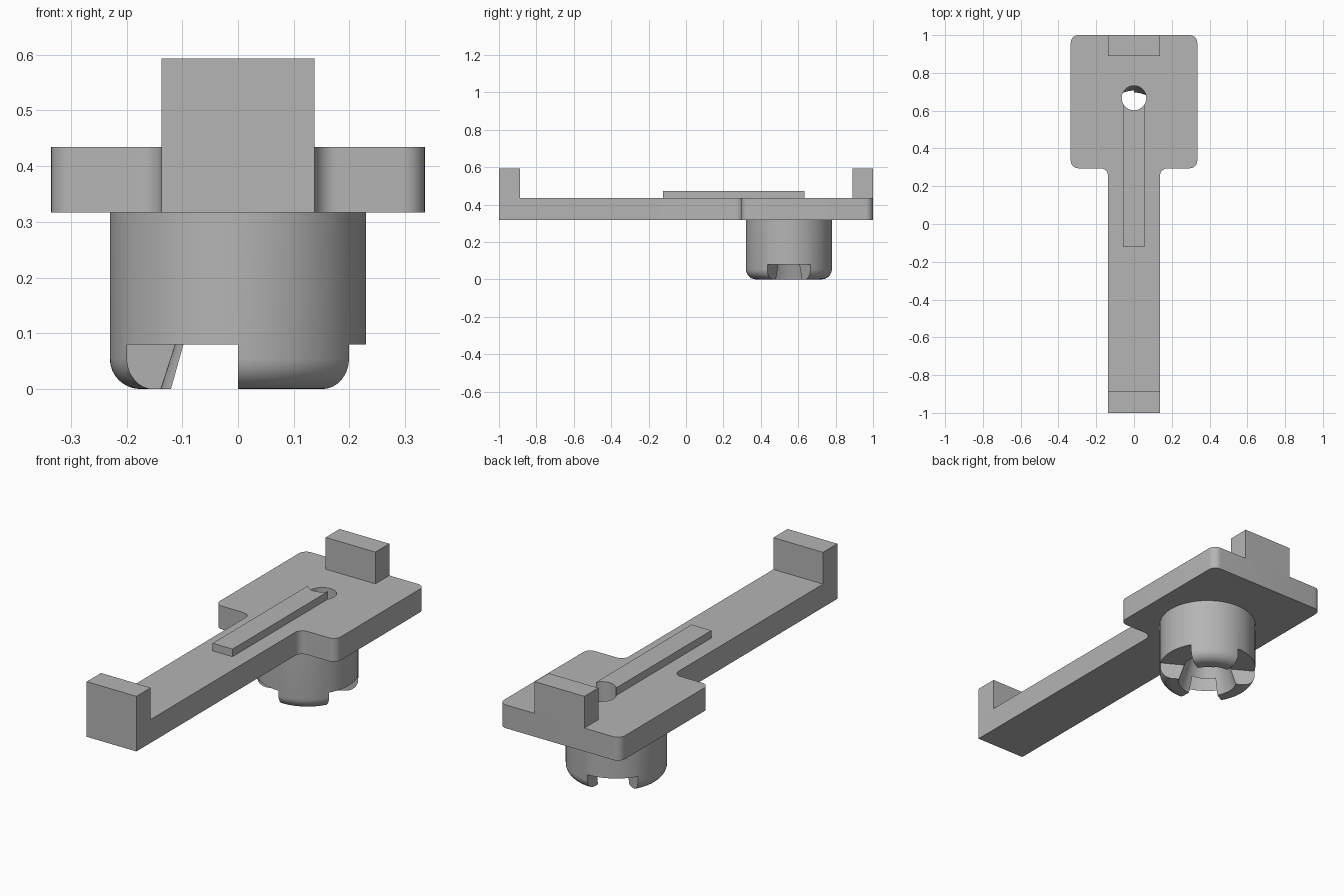
import bpy, bmesh, math
from mathutils import Matrix, Vector

cube = bpy.data.objects.get("Cube")
if cube:
    bpy.data.objects.remove(cube, do_unlink=True)

GREY = (0.46, 0.46, 0.46, 1)
grey = bpy.data.materials.new("plain grey")
grey.use_nodes = True
grey.diffuse_color = GREY
grey.node_tree.nodes["Principled BSDF"].inputs["Base Color"].default_value = GREY

BASE, DECK, POST_TOP = 0.317, 0.434, 0.593   # plate underside, plate top, post top
ARM = 0.1375                                # half width of arm and posts
BOSS_Y, HOLE_Y = 0.55, 0.667


def finish(name, bm):
    bmesh.ops.recalc_face_normals(bm, faces=bm.faces)
    mesh = bpy.data.meshes.new(name)
    bm.to_mesh(mesh)
    bm.free()
    obj = bpy.data.objects.new(name, mesh)
    bpy.context.collection.objects.link(obj)
    mesh.materials.append(grey)
    return obj


def prism(name, outline, z0, z1, round_corner=None, radius=0.04):
    """Extrude an outline upward, rounding the chosen vertical edges."""
    bm = bmesh.new()
    face = bm.faces.new([bm.verts.new((x, y, z0)) for x, y in outline])
    new = bmesh.ops.extrude_face_region(bm, geom=[face])["geom"]
    bmesh.ops.translate(bm, vec=(0, 0, z1 - z0),
                        verts=[v for v in new if isinstance(v, bmesh.types.BMVert)])
    if round_corner:
        edges = [e for e in bm.edges
                 if abs(e.verts[0].co.z - e.verts[1].co.z) > 0.01
                 and round_corner(e.verts[0].co)]
        bmesh.ops.bevel(bm, geom=edges, offset=radius, segments=8,
                        profile=0.5, affect='EDGES')
    return finish(name, bm)


def block(name, half, y0, y1, z0, z1):
    return prism(name, [(-half, y0), (half, y0), (half, y1), (-half, y1)], z0, z1)


def cone(name, y, r0, r1, z0, z1, sides=64):
    bm = bmesh.new()
    bmesh.ops.create_cone(bm, cap_ends=True, segments=sides, radius1=r0, radius2=r1,
                          depth=z1 - z0, matrix=Matrix.Translation((0, y, (z0 + z1) / 2)))
    return finish(name, bm)


def boolean(obj, tool, operation='DIFFERENCE'):
    mod = obj.modifiers.new("cut", 'BOOLEAN')
    mod.operation, mod.solver, mod.object = operation, 'EXACT', tool
    bpy.context.view_layer.objects.active = obj
    bpy.ops.object.modifier_apply(modifier=mod.name)
    bpy.data.objects.remove(tool, do_unlink=True)


# Plate with narrow arm, rounded everywhere but the arm's front end
half = [(ARM, -1), (ARM, 0.295), (0.335, 0.295), (0.335, 1)]
plate = prism("plate_and_arm", half + [(-x, y) for x, y in reversed(half)],
              BASE, DECK, lambda p: p.y > 0)

# End posts and raised rib
front_post = block("front_post", ARM, -1, -0.887, DECK, POST_TOP)
back_post = block("back_post", ARM, 0.89, 1, DECK, POST_TOP)
rib = block("rib", 0.055, -0.122, HOLE_Y, DECK, 0.472)

# Round boss: lathed profile with a rounded lower edge
R, FILLET = 0.23, 0.055
profile = [(0, BASE), (R, BASE)]
for i in range(9):
    a = math.radians(i * 90 / 8)
    profile.append((R - FILLET + FILLET * math.cos(a), FILLET - FILLET * math.sin(a)))
profile.append((0, 0))
bm = bmesh.new()
verts = [bm.verts.new((r, 0, z)) for r, z in profile]
edges = [bm.edges.new(pair) for pair in zip(verts, verts[1:])]
bmesh.ops.spin(bm, geom=verts + edges, cent=(0, 0, 0), axis=(0, 0, 1),
               angle=math.tau, steps=72, use_duplicate=False)
bmesh.ops.remove_doubles(bm, verts=bm.verts, dist=0.0005)
bmesh.ops.translate(bm, verts=bm.verts, vec=(0, BOSS_Y, 0))
boss = finish("boss", bm)

# Flared bore in the boss
boolean(boss, cone("bore_cutter", BOSS_Y, 0.1455, 0.045, -0.02, 0.29))

# Three notches leave three teeth
for k in range(3):
    mid = math.radians(120 * k)
    wedge = [(0, BOSS_Y)]
    for side in (-1, 1):
        a = mid + side * math.radians(30)
        wedge.append((0.4 * math.cos(a), BOSS_Y + 0.4 * math.sin(a)))
    boolean(boss, prism("notch_cutter", wedge, -0.05, 0.08))

# Hole through plate, rib and boss; it narrows against a cone in the boss
for part in (plate, rib):
    boolean(part, cone("hole_cutter", HOLE_Y, 0.065, 0.065, 0.2, 0.6, 48))
drill = cone("hole_cutter", HOLE_Y, 0.065, 0.065, -0.1, 0.4, 48)
boolean(drill, cone("taper", BOSS_Y, 0.14, 0.19, -0.05, 0.35), 'INTERSECT')
boolean(boss, drill)

# Smooth shading with sharp edges kept
for obj in (plate, front_post, back_post, rib, boss):
    bpy.ops.object.select_all(action='DESELECT')
    obj.select_set(True)
    bpy.context.view_layer.objects.active = obj
    bpy.ops.object.shade_smooth_by_angle(angle=math.radians(30))
